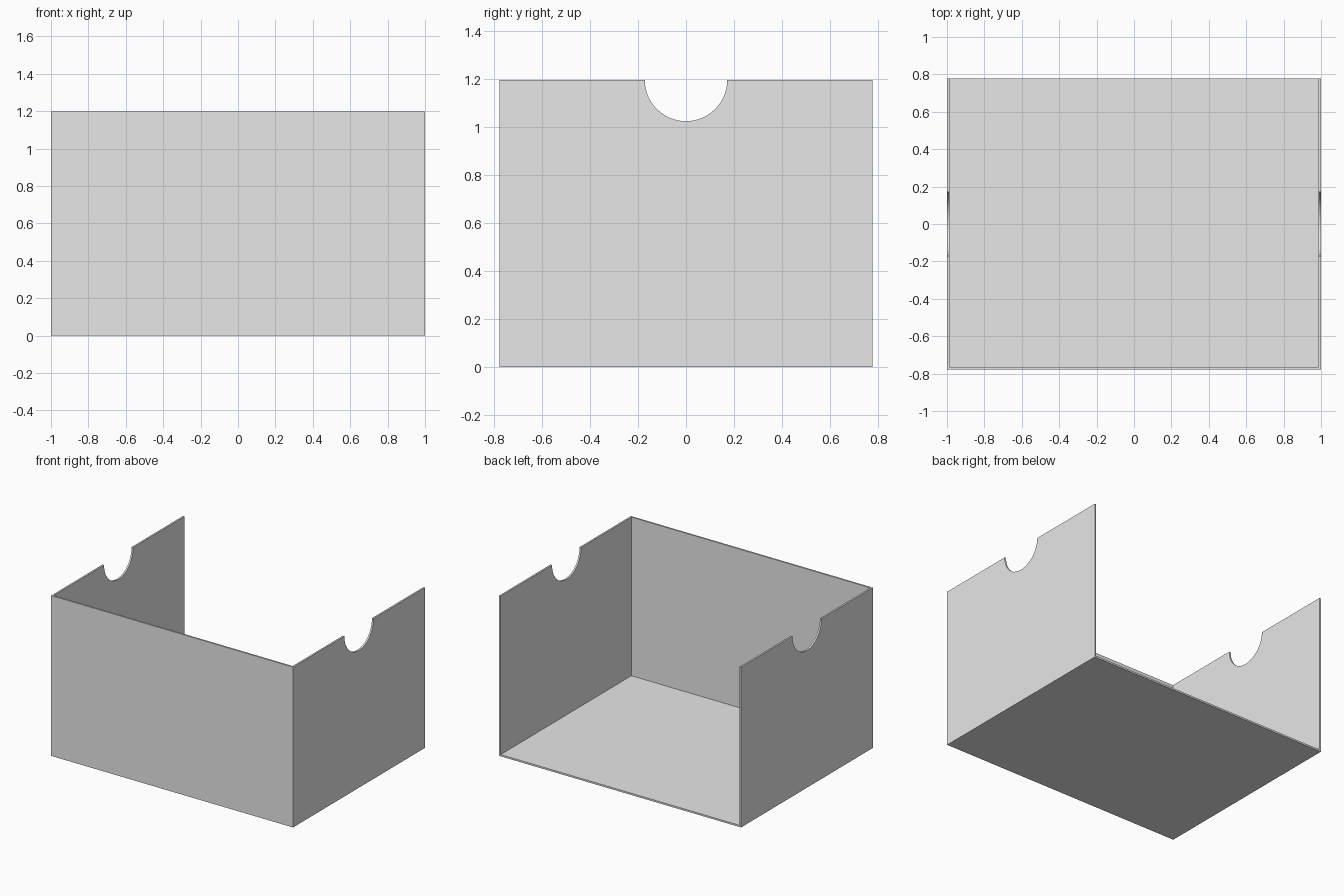
import bpy
import math

if "Cube" in bpy.data.objects:
    bpy.data.objects.remove(bpy.data.objects["Cube"])

W, D, H = 2.0, 1.556, 1.198   # outer width, depth, height
T = 0.013                     # panel thickness
R = 0.172                     # radius of the hand notches

grey = bpy.data.materials.new("light_grey")
grey.diffuse_color = (0.8, 0.8, 0.8, 1)
grey.use_nodes = True
grey.node_tree.nodes["Principled BSDF"].inputs["Base Color"].default_value = grey.diffuse_color


def box(name, lo, hi):
    """Axis-aligned box between two corners."""
    bpy.ops.mesh.primitive_cube_add(size=1, location=[(a + b) / 2 for a, b in zip(lo, hi)])
    ob = bpy.context.object
    ob.name = name
    ob.scale = [b - a for a, b in zip(lo, hi)]
    bpy.ops.object.transform_apply(location=True, rotation=True, scale=True)
    ob.data.materials.append(grey)
    return ob


def cut(target, cutter):
    """Subtract the cutter from the target, then drop the cutter."""
    cutter.hide_render = True
    mod = target.modifiers.new("cut", 'BOOLEAN')
    mod.operation = 'DIFFERENCE'
    mod.solver = 'EXACT'
    mod.object = cutter
    bpy.context.view_layer.objects.active = target
    bpy.ops.object.modifier_apply(modifier=mod.name)
    bpy.data.objects.remove(cutter)


# Bin shell: floor, front and two sides, open at the top and back
shell = box("open_bin", (-W / 2, -D / 2, 0), (W / 2, D / 2, H))
cut(shell, box("cavity_cutter", (-W / 2 + T, -D / 2 + T, T), (W / 2 - T, D / 2 + 0.5, H + 0.5)))

# Half-round hand notches in the top edge of both sides
bpy.ops.mesh.primitive_cylinder_add(vertices=64, radius=R, depth=W + 0.5,
                                    location=(0, 0, H), rotation=(0, math.pi / 2, 0))
notch = bpy.context.object
notch.name = "notch_cutter"
notch.data.materials.append(grey)
cut(shell, notch)

# Smooth notch curves, crisp panel edges
bpy.ops.object.select_all(action='DESELECT')
shell.select_set(True)
bpy.context.view_layer.objects.active = shell
bpy.ops.object.shade_smooth_by_angle(angle=math.radians(30))
